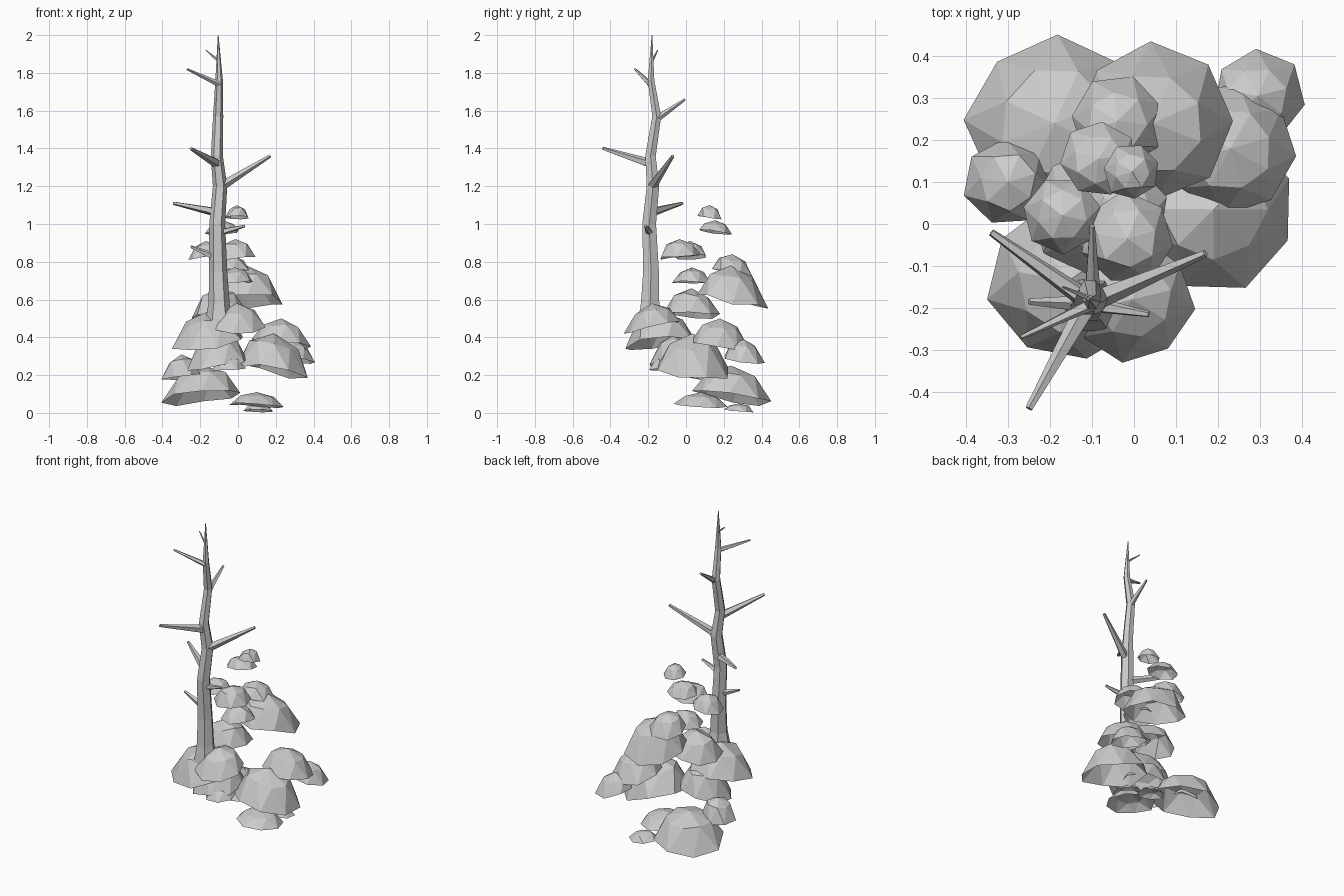
import bpy
import bmesh
import random
from math import atan2, cos, hypot, sin, pi
from mathutils import Vector

cube = bpy.data.objects.get("Cube")
if cube:
    bpy.data.objects.remove(cube, do_unlink=True)

grey = bpy.data.materials.new("plain grey")
grey.use_nodes = True
colour = (0.6, 0.6, 0.6, 1)
grey.diffuse_color = colour
grey.node_tree.nodes["Principled BSDF"].inputs["Base Color"].default_value = colour


def make_object(name, bm):
    mesh = bpy.data.meshes.new(name)
    bm.to_mesh(mesh)
    bm.free()
    mesh.materials.append(grey)
    obj = bpy.data.objects.new(name, mesh)
    bpy.context.collection.objects.link(obj)
    return obj


def tube(name, points, radii, sides):
    """Tapered limb swept along a path, with a ring at every point."""
    bm = bmesh.new()
    points = [Vector(p) for p in points]
    rings = []
    for k, (p, r) in enumerate(zip(points, radii)):
        along = points[min(k + 1, len(points) - 1)] - points[max(k - 1, 0)]
        turn = Vector((0, 0, 1)).rotation_difference(along.normalized())
        rings.append([bm.verts.new(p + turn @ Vector((r * cos(a), r * sin(a), 0)))
                      for a in (2 * pi * i / sides for i in range(sides))])
    for lower, upper in zip(rings, rings[1:]):
        for i in range(sides):
            j = (i + 1) % sides
            bm.faces.new((lower[i], lower[j], upper[j], upper[i]))
    bm.faces.new(rings[0][::-1])
    bm.faces.new(rings[-1])
    return make_object(name, bm)


def clump(name, x, y, radius, bottom, top, seed):
    """Open faceted shell of foliage, its ragged rim drooping away from the middle."""
    rng = random.Random(seed)
    bm = bmesh.new()
    height = top - bottom
    sides = 8 if radius > 0.12 else 7
    start = rng.uniform(0, pi)
    outward = atan2(y, x)
    droop = min(1, hypot(x, y) / 0.15)

    def ring(spread, level, wobble, lean, twist):
        verts = []
        for i in range(sides):
            a = start + 2 * pi * (i + twist) / sides
            r = radius * spread * rng.uniform(0.95, 1.05)
            z = level + rng.uniform(0, wobble) - lean * droop * cos(a - outward)
            verts.append(bm.verts.new((x + r * cos(a), y + r * sin(a), bottom + height * z)))
        return verts

    rim = ring(1.02, 0.13, 0.14, 0.15, 0)
    shoulder = ring(0.64, 0.7, 0.12, 0.06, 0.5)
    crown = bm.verts.new((x, y, top))
    for i in range(sides):
        j = (i + 1) % sides
        bm.faces.new((rim[i], rim[j], shoulder[i]))
        bm.faces.new((rim[j], shoulder[j], shoulder[i]))
        bm.faces.new((shoulder[i], shoulder[j], crown))
    return make_object(name, bm)


# Bare trunk with a flared foot and a bent, pointed top
trunk_path = [(-.1, -.19, .48), (-.1, -.19, .58), (-.105, -.185, .75), (-.11, -.195, 1),
              (-.095, -.175, 1.2), (-.112, -.188, 1.36), (-.105, -.155, 1.57),
              (-.1, -.185, 1.76), (-.105, -.18, 2)]
trunk_radii = [.075, .056, .048, .042, .038, .032, .027, .02, .002]
tube("trunk", trunk_path, trunk_radii, 6)

# Dead branches: root, tip, root thickness
branches = [
    ((-.1, -.18, 1.86), (-.17, -.15, 1.92), .008),
    ((-.1, -.19, 1.74), (-.27, -.27, 1.82), .016),
    ((-.1, -.15, 1.56), (-.1, -.005, 1.66), .019),
    ((-.11, -.19, 1.32), (-.25, -.44, 1.4), .026),
    ((-.09, -.18, 1.2), (.17, -.07, 1.36), .026),
    ((-.1, -.19, 1.06), (-.34, -.02, 1.11), .026),
    ((-.11, -.19, .95), (.035, -.215, .99), .021),
    ((-.11, -.19, .82), (-.25, -.185, .88), .022),
]
for number, (root, tip, thick) in enumerate(branches, 1):
    tube(f"branch_{number}", [root, tip], [thick, thick * 0.35], 5)

# Foliage clumps from the ground up: x, y, radius, bottom, top
clumps = [
    (.11, .28, .08, 0, .05),
    (.1, .08, .14, .02, .11),
    (-.19, .24, .205, .04, .25),
    (-.3, .1, .105, .16, .31),
    (.19, .035, .195, .17, .42),
    (-.05, -.11, .09, .22, .3),
    (-.11, -.04, .16, .22, .43),
    (.295, .305, .108, .26, .39),
    (.23, .18, .155, .33, .5),
    (-.155, -.135, .19, .32, .54),
    (-.005, -.18, .145, .42, .58),
    (-.1, .03, .145, .49, .66),
    (.045, .24, .185, .55, .78),
    (-.02, .03, .1, .67, .77),
    (-.04, .245, .112, .71, .84),
    (-.17, .02, .092, .81, .91),
    (-.015, -.035, .11, .8, .92),
    (-.085, .155, .09, .94, 1.02),
    (-.005, .125, .066, 1.02, 1.1),
]
for number, shape in enumerate(clumps, 1):
    clump(f"foliage_clump_{number}", *shape, seed=number)
